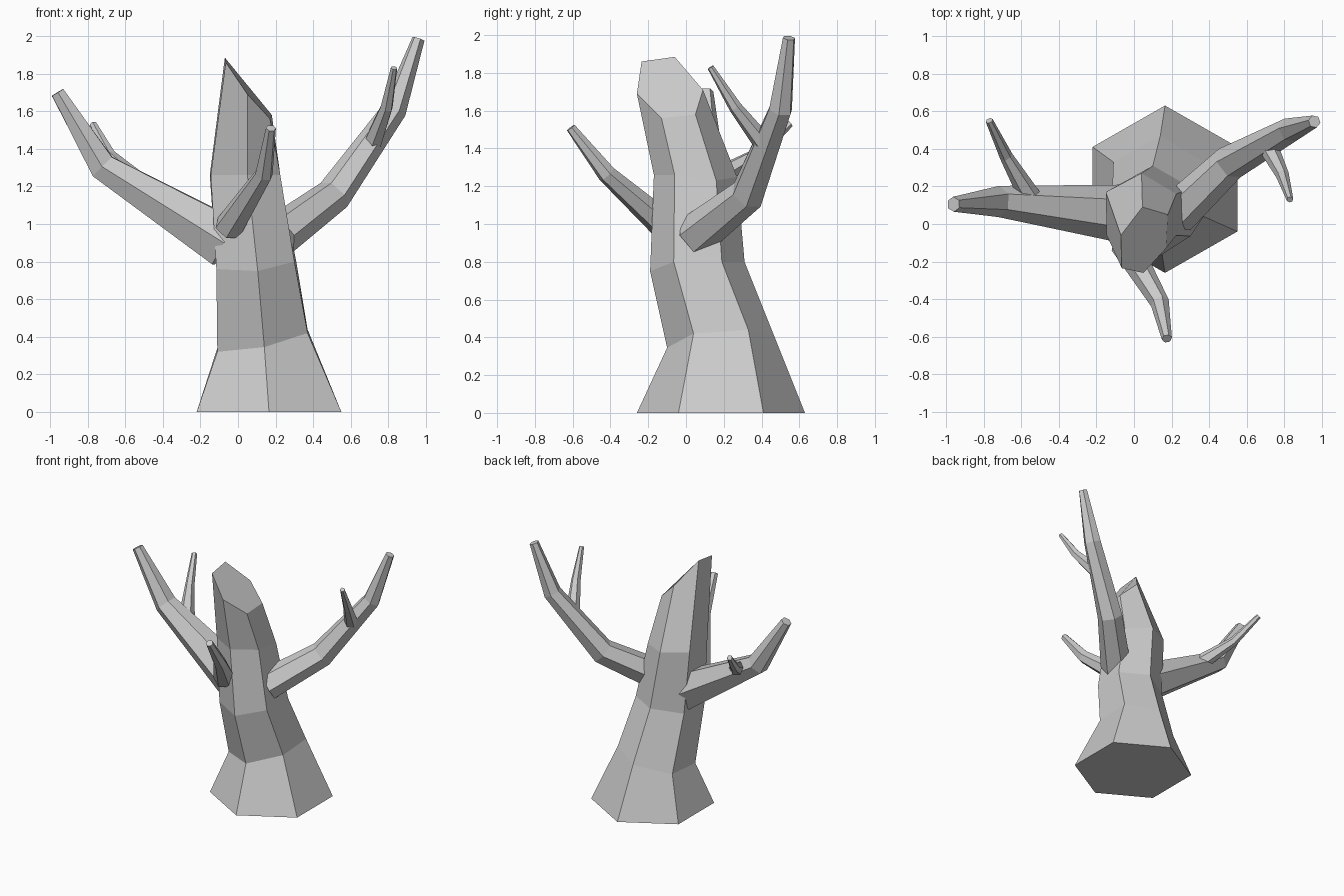
import bpy
from math import cos, sin, tau
from mathutils import Vector

if "Cube" in bpy.data.objects:
    bpy.data.objects.remove(bpy.data.objects["Cube"])


def loft(name, rings):
    """Skin a stack of equal-sided rings and cap both ends."""
    n = len(rings[0])
    verts = [v for ring in rings for v in ring]
    faces = [(i * n + k, i * n + (k + 1) % n, (i + 1) * n + (k + 1) % n, (i + 1) * n + k)
             for i in range(len(rings) - 1) for k in range(n)]
    faces.append(tuple(reversed(range(n))))
    faces.append(tuple(range(len(verts) - n, len(verts))))
    mesh = bpy.data.meshes.new(name)
    mesh.from_pydata(verts, [], faces)
    mesh.update()
    obj = bpy.data.objects.new(name, mesh)
    bpy.context.collection.objects.link(obj)
    return obj


def branch(name, path, sides=6):
    """Tapered tube through (x, y, z, radius) points."""
    pts = [Vector(p[:3]) for p in path]
    rings = []
    for i, p in enumerate(pts):
        d = Vector()
        if i > 0:
            d += (p - pts[i - 1]).normalized()
        if i < len(pts) - 1:
            d += (pts[i + 1] - p).normalized()
        d.normalize()
        u = Vector((0, 0, 1)).cross(d).normalized()
        v = d.cross(u)
        r = path[i][3]
        rings.append([p + r * (cos(tau * k / sides) * u + sin(tau * k / sides) * v)
                      for k in range(sides)])
    return loft(name, rings)


# Leaning six-sided trunk: flared foot, tilted rings, slanted broken top
# Ring order: left front, front, right front, right back, back, left back
loft("trunk", [
    [(-.22, -.04, 0), (.165, -.26, 0), (.55, -.04, 0),
     (.55, .41, 0), (.165, .63, 0), (-.22, .41, 0)],
    [(-.11, .04, .32), (.14, -.10, .345), (.37, .04, .42),
     (.37, .33, .44), (.14, .47, .40), (-.11, .33, .34)],
    [(-.115, -.07, .76), (.105, -.19, .75), (.30, -.065, .80),
     (.31, .19, .80), (.10, .31, .80), (-.115, .19, .77)],
    [(-.145, -.06, 1.26), (.05, -.17, 1.26), (.225, -.06, 1.26),
     (.225, .16, 1.23), (.04, .27, 1.25), (-.15, .17, 1.26)],
    [(-.065, -.235, 1.86), (.05, -.26, 1.69), (.17, -.13, 1.56),
     (.18, .05, 1.58), (.045, .09, 1.71), (-.07, -.06, 1.885)],
])

# Main branches
branch("left_branch", [(-.06, .055, .90, .155), (-.72, .12, 1.305, .083), (-.96, .105, 1.70, .04)])
branch("right_branch", [(.22, .05, .94, .115), (.51, .325, 1.155, .095),
                        (.83, .50, 1.605, .067), (.96, .545, 1.985, .034)])
branch("front_branch", [(-.05, -.10, .98, .08), (.138, -.42, 1.265, .05), (.175, -.61, 1.51, .027)])

# Side twigs
branch("left_twig", [(-.54, .12, 1.22, .062), (-.68, .36, 1.36, .035), (-.77, .55, 1.53, .02)])
branch("right_twig", [(.72, .40, 1.44, .052), (.79, .26, 1.62, .035), (.83, .13, 1.83, .018)])
